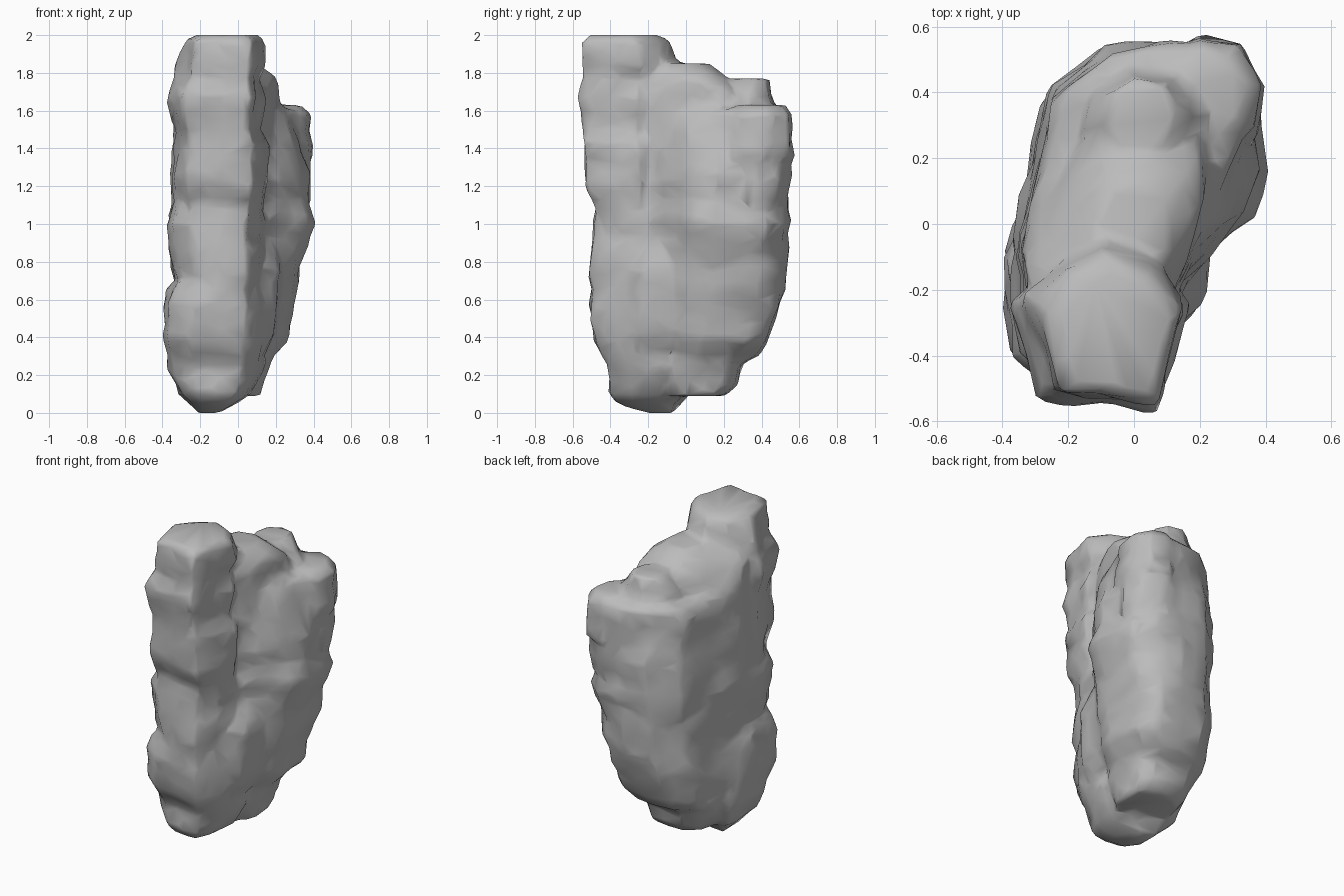
import bpy, bmesh, math
from mathutils import Vector, noise

cube = bpy.data.objects.get("Cube")
if cube:
    bpy.data.objects.remove(cube, do_unlink=True)

# Horizontal outlines of the rock masses
SLAB = [(-.2, -.45), (.05, -.45), (.14, -.2), (.26, -.08), (.36, .02), (.4, .15), (.38, .42),
        (.27, .53), (.1, .55), (-.1, .54), (-.27, .41), (-.31, .2), (-.38, -.05), (-.36, -.35)]
UPPER = [(-.3, -.3), (.05, -.3), (.13, -.18), (.21, 0), (.28, .15), (.38, .37), (.34, .49),
         (.2, .56), (-.08, .53), (-.22, .41), (-.27, .25), (-.31, .1), (-.37, -.1)]
SHOULDER = [(-.3, -.3), (.05, -.3), (.13, -.18), (.2, 0), (.23, .12), (.2, .24), (.05, .3),
            (-.12, .27), (-.22, .13), (-.35, -.1)]
BASE = [(-.25, -.52), (.04, -.53), (.13, -.4), (.17, -.2), (.05, -.05), (-.36, -.02),
        (-.4, -.12), (-.37, -.42)]
COLUMN = [(-.25, -.53), (.06, -.57), (.1, -.4), (.14, -.25), (.04, -.11), (-.1, -.05), (-.22, -.12),
          (-.32, -.24), (-.28, -.42)]
BOULDER = [(math.cos(i * math.tau / 8 + .2), math.sin(i * math.tau / 8 + .2)) for i in range(8)]


def span(values):
    return min(values), max(values)


def loft(bm, outline, levels):
    """Stack the outline, fitted to (z, x min, x max, y min, y max) at each level."""
    u0, u1 = span([p[0] for p in outline])
    v0, v1 = span([p[1] for p in outline])
    rings = []
    for z, x0, x1, y0, y1 in levels:
        rings.append([bm.verts.new((x0 + (u - u0) / (u1 - u0) * (x1 - x0),
                                    y0 + (v - v0) / (v1 - v0) * (y1 - y0), z))
                      for u, v in outline])
    n = len(outline)
    for low, high in zip(rings, rings[1:]):
        for i in range(n):
            j = (i + 1) % n
            bm.faces.new((low[i], low[j], high[j], high[i]))
    bm.faces.new(rings[0][::-1])
    bm.faces.new(rings[-1])


bm = bmesh.new()
# Broad diagonal slab
loft(bm, SLAB, [
    (.09, -.26, .12, -.28, .20), (.15, -.31, .14, -.34, .27), (.26, -.35, .16, -.40, .30),
    (.30, -.36, .18, -.41, .38), (.37, -.37, .25, -.43, .43), (.55, -.38, .29, -.45, .49),
    (.70, -.34, .33, -.43, .53), (.85, -.36, .35, -.44, .53), (1.0, -.37, .40, -.45, .55),
    (1.13, -.35, .37, -.42, .54), (1.25, -.35, .38, -.44, .56), (1.55, -.33, .27, -.40, .48)])
# Leaning upper wall
loft(bm, UPPER, [
    (1.1, -.36, .38, -.3, .54), (1.25, -.36, .39, -.3, .56), (1.45, -.35, .385, -.3, .55),
    (1.58, -.35, .37, -.3, .55), (1.61, -.34, .34, -.3, .53)])
# Sloping shoulder behind the column
loft(bm, SHOULDER, [
    (1.45, -.36, .25, -.3, .4), (1.62, -.35, .24, -.3, .36), (1.73, -.33, .215, -.3, .27),
    (1.79, -.28, .18, -.3, .2), (1.85, -.18, .11, -.3, .12)])
# Wide base of the front column, with the pointed foot
loft(bm, BASE, [
    (0, -.22, -.10, -.20, -.06), (.03, -.24, -.04, -.31, -.04), (.06, -.27, .02, -.37, -.02),
    (.10, -.32, .08, -.40, .01), (.25, -.38, .14, -.41, .05), (.33, -.39, .15, -.46, .04),
    (.38, -.39, .16, -.49, .02), (.56, -.40, .17, -.51, 0), (.66, -.37, .15, -.50, -.02),
    (.72, -.32, .15, -.50, -.02), (.85, -.36, .16, -.50, -.02), (1.0, -.38, .15, -.49, -.02),
    (1.09, -.34, .13, -.47, -.05)])
# Tall front column
loft(bm, COLUMN, [
    (.9, -.36, .14, -.49, -.05), (1.08, -.33, .14, -.48, -.08), (1.18, -.35, .16, -.53, -.06),
    (1.42, -.34, .17, -.55, -.06), (1.50, -.33, .13, -.54, -.09), (1.55, -.36, .14, -.55, -.07),
    (1.67, -.38, .15, -.575, -.05), (1.77, -.32, .13, -.55, -.06), (1.84, -.32, .15, -.55, -.03),
    (1.97, -.29, .14, -.545, -.09), (2.0, -.23, .11, -.51, -.15)])
# Boulders: crest, rear corner and side bulge
loft(bm, BOULDER, [(1.4, -.22, .22, .1, .52), (1.66, -.16, .21, .14, .47), (1.77, -.08, .13, .22, .44)])
loft(bm, BOULDER, [(1.35, .06, .4, .18, .57), (1.58, .08, .38, .22, .565), (1.63, .12, .33, .26, .53)])
loft(bm, BOULDER, [(.33, -.1, .17, -.34, .1), (.5, -.1, .22, -.36, .2), (.75, -.1, .24, -.34, .22),
                   (.92, -.1, .2, -.25, .15)])
bmesh.ops.recalc_face_normals(bm, faces=bm.faces[:])

mesh = bpy.data.meshes.new("rock_pillar")
bm.to_mesh(mesh)
bm.free()
rock = bpy.data.objects.new("rock_pillar", mesh)
bpy.context.collection.objects.link(rock)


def bake(obj):
    """Replace the mesh by its modified result."""
    bpy.context.view_layer.update()
    done = obj.evaluated_get(bpy.context.evaluated_depsgraph_get())
    obj.data = bpy.data.meshes.new_from_object(done)
    obj.modifiers.clear()


# Fuse the masses into one skin
fuse = rock.modifiers.new("fuse", 'REMESH')
fuse.mode = 'VOXEL'
fuse.voxel_size = .02
bake(rock)

# Weather the walls with lumps and a few flat-lying ledges
bm = bmesh.new()
bm.from_mesh(rock.data)
bm.normal_update()
shifts = []
for v in bm.verts:
    p = v.co
    lump = noise.noise(Vector((p.x * 6, p.y * 6, p.z * 6)))
    ledge = noise.noise(Vector((p.x * 5 + 7, p.y * 5, p.z * 11)))
    shifts.append(v.normal * (.02 * lump + .012 * ledge))
for v, shift in zip(bm.verts, shifts):
    v.co.xy += shift.xy
bm.to_mesh(rock.data)
bm.free()

# Coarsen into broad facets
coarse = rock.modifiers.new("coarse", 'DECIMATE')
coarse.ratio = .07
bake(rock)

# Plain grey stone
stone = bpy.data.materials.new("grey_stone")
stone.use_nodes = True
grey = (.5, .5, .5, 1)
stone.diffuse_color = grey
stone.node_tree.nodes["Principled BSDF"].inputs["Base Color"].default_value = grey
rock.data.materials.clear()
rock.data.materials.append(stone)

bpy.ops.object.select_all(action='DESELECT')
rock.select_set(True)
bpy.context.view_layer.objects.active = rock
bpy.ops.object.shade_smooth_by_angle(angle=math.radians(60))
